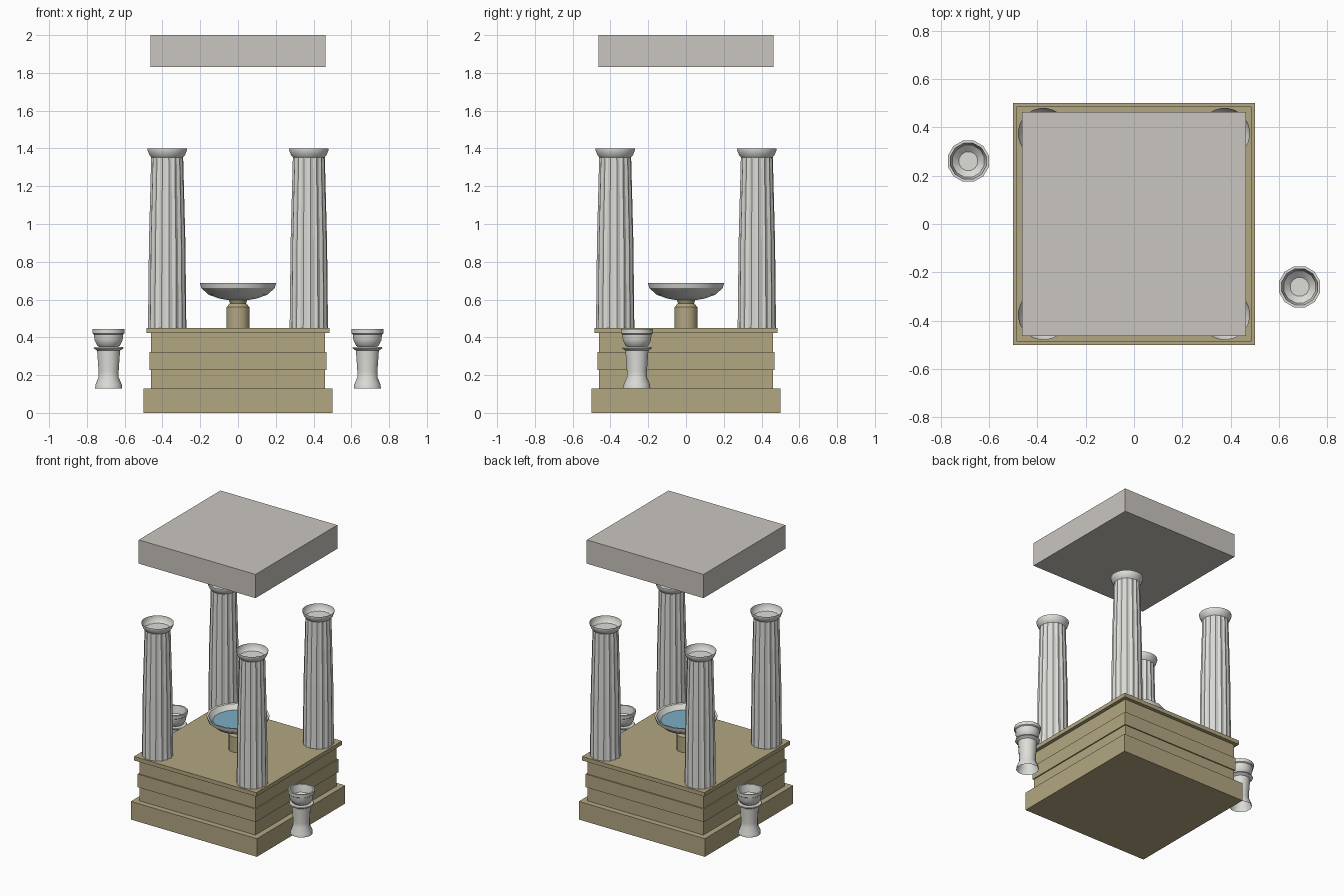
import bpy, bmesh, math

if "Cube" in bpy.data.objects:
    bpy.data.objects.remove(bpy.data.objects["Cube"])


def material(name, rgb):
    m = bpy.data.materials.new(name)
    m.diffuse_color = (*rgb, 1)
    m.use_nodes = True
    m.node_tree.nodes["Principled BSDF"].inputs["Base Color"].default_value = m.diffuse_color
    return m


SAND = material("sandstone", (0.45, 0.38, 0.22))
PALE = material("pale_stone", (0.72, 0.73, 0.69))
ROOF = material("roof_stone", (0.59, 0.56, 0.52))
WATER = material("water_blue", (0.20, 0.42, 0.55))


def finish(name, bm, mat, smooth=None):
    mesh = bpy.data.meshes.new(name)
    bm.to_mesh(mesh)
    bm.free()
    ob = bpy.data.objects.new(name, mesh)
    bpy.context.collection.objects.link(ob)
    mesh.materials.append(mat)
    if smooth:
        bpy.ops.object.select_all(action='DESELECT')
        ob.select_set(True)
        bpy.context.view_layer.objects.active = ob
        bpy.ops.object.shade_smooth_by_angle(angle=math.radians(smooth))
    return ob


def slab(name, half, z0, z1, mat):
    bm = bmesh.new()
    bmesh.ops.create_cube(bm, size=1)
    for v in bm.verts:
        v.co = (v.co.x * 2 * half, v.co.y * 2 * half,
                (z0 + z1) / 2 + v.co.z * (z1 - z0))
    return finish(name, bm, mat)


def lathe(name, profile, sides, mat, centre=(0, 0), groove=1.0,
          cap_end=False, smooth=None):
    """Stack rings of (radius, height); odd corners can be grooved inward."""
    bm = bmesh.new()
    rings = []
    for r, z in profile:
        ring = []
        for i in range(sides):
            a = 2 * math.pi * (i + 0.5) / sides
            k = r * (groove if i % 2 else 1)
            ring.append(bm.verts.new((k * math.cos(a), k * math.sin(a), z)))
        rings.append(ring)
    for lo, hi in zip(rings, rings[1:]):
        for i in range(sides):
            j = (i + 1) % sides
            bm.faces.new((lo[i], lo[j], hi[j], hi[i]))
    if cap_end:
        bm.faces.new(rings[-1])
    ob = finish(name, bm, mat, smooth)
    ob.location = (*centre, 0)
    return ob


# stepped pedestal
for name, half, z0, z1 in [("plinth", 0.50, 0, 0.13),
                           ("lower_course", 0.46, 0.13, 0.228),
                           ("belt_course", 0.468, 0.228, 0.322),
                           ("upper_course", 0.46, 0.322, 0.422),
                           ("top_slab", 0.485, 0.422, 0.45)]:
    slab(name, half, z0, z1, SAND)

# floating roof block
slab("roof_block", 0.463, 1.83, 2.0, ROOF)

# fluted tapering columns with flared, open capitals
for x in (-0.375, 0.375):
    for y in (-0.375, 0.375):
        lathe("column_shaft", [(0.102, 0.45), (0.097, 0.90), (0.085, 1.355)],
              32, PALE, (x, y), groove=0.93, cap_end=True)
        lathe("column_capital", [(0.083, 1.352), (0.095, 1.365), (0.105, 1.39),
                                 (0.105, 1.40)], 24, PALE, (x, y), smooth=40)

# fountain: stem, shallow bowl (outside then inside), water
lathe("fountain_stem", [(0.062, 0.45), (0.062, 0.56), (0.043, 0.58),
                        (0.052, 0.602)], 16, SAND, smooth=30)
lathe("fountain_bowl", [(0.05, 0.597), (0.10, 0.605), (0.157, 0.625),
                        (0.198, 0.66), (0.206, 0.688), (0.192, 0.685),
                        (0.165, 0.65), (0.14, 0.632)], 16, PALE,
      cap_end=True, smooth=30)
lathe("fountain_water", [(0.16, 0.652), (0.165, 0.653)], 16, WATER,
      cap_end=True)

# pair of urns beside opposite corners: pedestal and cup
for x, y in ((-0.685, 0.26), (0.685, -0.26)):
    lathe("urn_pedestal", [(0.074, 0.13), (0.072, 0.15), (0.055, 0.19),
                           (0.055, 0.22), (0.063, 0.33), (0.082, 0.342),
                           (0.08, 0.348), (0.045, 0.348)],
          12, PALE, (x, y), smooth=35)
    lathe("urn_cup", [(0.045, 0.345), (0.062, 0.355), (0.077, 0.385),
                      (0.080, 0.415), (0.087, 0.42), (0.088, 0.443),
                      (0.077, 0.443), (0.068, 0.39), (0.04, 0.365)],
          12, PALE, (x, y), cap_end=True, smooth=35)
